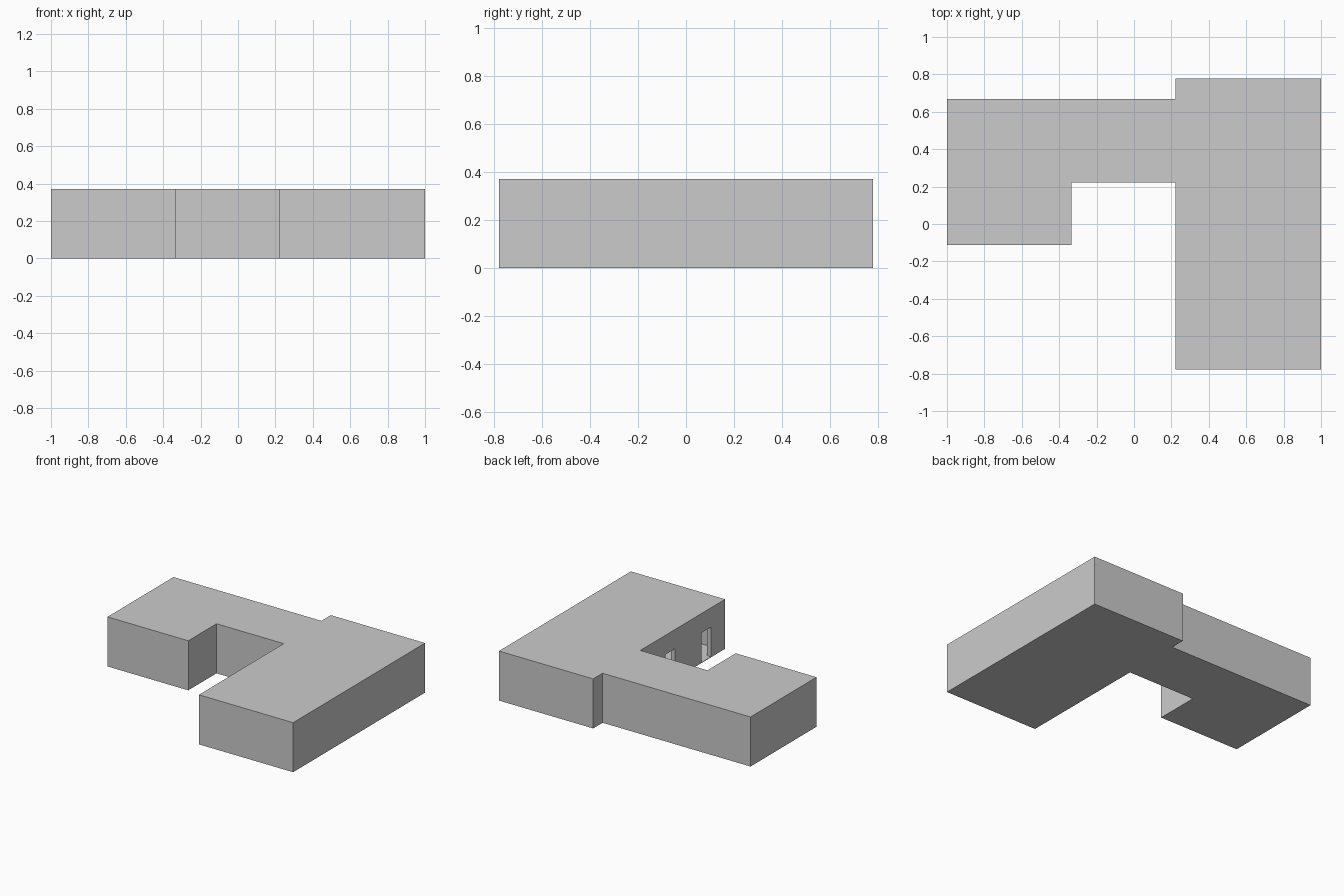
import bpy, bmesh
from mathutils import Vector

if "Cube" in bpy.data.objects:
    bpy.data.objects.remove(bpy.data.objects["Cube"])

T = 0.033        # wall thickness
FLOOR = 0.004    # floor top
WALL_TOP = 0.334
ROOF_TOP = 0.37
DOOR_W, DOOR_TOP = 0.111, 0.226


def extrude(name, pts, vec):
    """Solid made by extruding a flat outline along vec."""
    bm = bmesh.new()
    face = bm.faces.new([bm.verts.new(p) for p in pts])
    geo = bmesh.ops.extrude_face_region(bm, geom=[face])
    moved = [g for g in geo["geom"] if isinstance(g, bmesh.types.BMVert)]
    bmesh.ops.translate(bm, verts=moved, vec=Vector(vec))
    bmesh.ops.recalc_face_normals(bm, faces=bm.faces)
    me = bpy.data.meshes.new(name)
    bm.to_mesh(me)
    bm.free()
    ob = bpy.data.objects.new(name, me)
    bpy.context.collection.objects.link(ob)
    return ob


def slab(name, x0, x1, y0, y1, z0, z1):
    return extrude(name, [(x0, y0, z0), (x1, y0, z0), (x1, y1, z0), (x0, y1, z0)],
                   (0, 0, z1 - z0))


def side_wall(name, x, y0, y1, doors=()):
    """Wall running along y, with door notches rising from the floor."""
    pts = [(y0, WALL_TOP), (y0, FLOOR)]
    for c in sorted(doors):
        a, b = c - DOOR_W / 2, c + DOOR_W / 2
        pts += [(a, FLOOR), (a, DOOR_TOP), (b, DOOR_TOP), (b, FLOOR)]
    pts += [(y1, FLOOR), (y1, WALL_TOP)]
    return extrude(name, [(x, y, z) for y, z in pts], (T, 0, 0))


def block(name, x0, x1, y0, y1, left=None, right=None):
    """Room with floor, front and back walls, optional side walls and a roof."""
    slab(name + "_floor", x0, x1, y0, y1, 0, FLOOR)
    slab(name + "_roof", x0, x1, y0, y1, WALL_TOP, ROOF_TOP)
    a = x0 + (T if left is not None else 0)
    b = x1 - (T if right is not None else 0)
    slab(name + "_front_wall", a, b, y0, y0 + T, FLOOR, WALL_TOP)
    slab(name + "_back_wall", a, b, y1 - T, y1, FLOOR, WALL_TOP)
    if left is not None:
        side_wall(name + "_left_wall", x0, y0, y1, left)
    if right is not None:
        side_wall(name + "_right_wall", x1 - T, y0, y1, right)


# Left wing, linking corridor, and long right hall with courtyard doors
block("left_wing", -1, -0.333, -0.111, 0.667, left=[], right=[0.444])
block("corridor", -0.333, 0.222, 0.222, 0.667)
block("right_hall", 0.222, 1, -0.778, 0.778, left=[-0.556, -0.132, 0.444], right=[])
